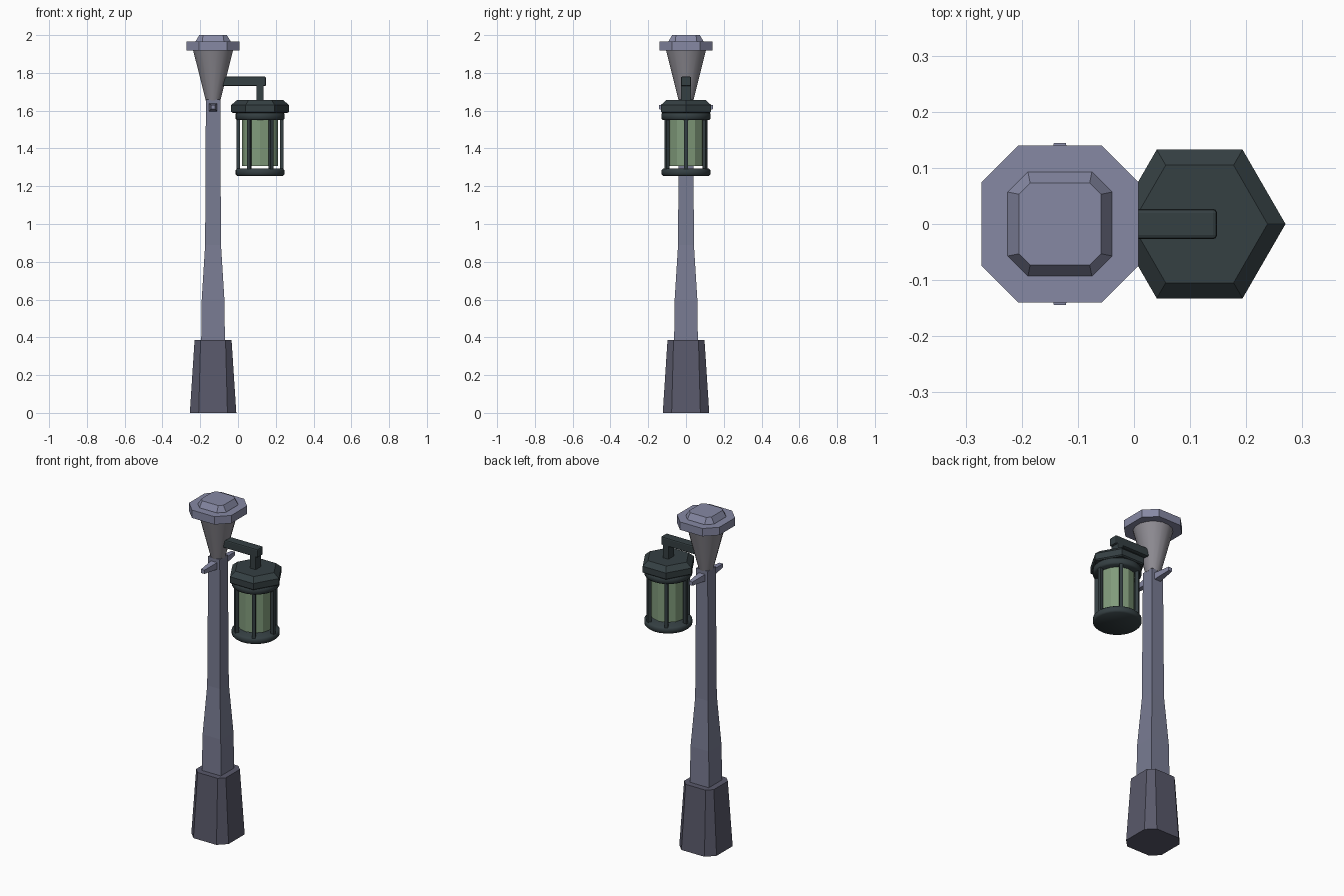
import bpy, bmesh, math
from mathutils import Matrix

if "Cube" in bpy.data.objects:
    bpy.data.objects.remove(bpy.data.objects["Cube"])

PX, LX = -0.132, 0.117   # post axis, lantern axis


def material(name, rgb):
    m = bpy.data.materials.new(name)
    m.diffuse_color = (*rgb, 1)
    m.use_nodes = True
    m.node_tree.nodes["Principled BSDF"].inputs["Base Color"].default_value = m.diffuse_color
    return m


BASE = material("base_slate", (0.10, 0.10, 0.145))
POST = material("post_slate", (0.19, 0.20, 0.29))
CAP = material("cap_slate", (0.24, 0.25, 0.37))
FLARE = material("flare_grey", (0.27, 0.26, 0.29))
IRON = material("dark_iron", (0.035, 0.05, 0.055))
GLASS = material("green_glass", (0.22, 0.33, 0.20))


def loft(name, rings, mat, smooth=False):
    """Skin a stack of equal-length point rings and close both ends."""
    bm = bmesh.new()
    vs = [[bm.verts.new(p) for p in r] for r in rings]
    n = len(vs[0])
    for a, b in zip(vs, vs[1:]):
        for i in range(n):
            j = (i + 1) % n
            bm.faces.new((a[i], a[j], b[j], b[i]))
    bm.faces.new(vs[0][::-1])
    bm.faces.new(vs[-1])
    bmesh.ops.recalc_face_normals(bm, faces=bm.faces)
    me = bpy.data.meshes.new(name)
    bm.to_mesh(me)
    bm.free()
    me.materials.append(mat)
    ob = bpy.data.objects.new(name, me)
    bpy.context.collection.objects.link(ob)
    if smooth:
        bpy.ops.object.select_all(action='DESELECT')
        ob.select_set(True)
        bpy.context.view_layer.objects.active = ob
        bpy.ops.object.shade_smooth_by_angle(angle=math.radians(50))
    return ob


def chamfered(h, f, z):
    """Chamfered square ring on the post: half size h, half flat f."""
    pts = [(f, -h), (h, -f), (h, f), (f, h), (-f, h), (-h, f), (-h, -f), (-f, -h)]
    return [(PX + x, y, z) for x, y in pts]


def ngon(cx, cy, r, z, n, turn=0.0):
    return [(cx + r * math.cos(turn + math.tau * i / n),
             cy + r * math.sin(turn + math.tau * i / n), z) for i in range(n)]


def square(h, z):
    return [(PX + x * h, y * h, z) for x, y in ((1, -1), (1, 1), (-1, 1), (-1, -1))]


def box(name, lo, hi, mat, bevel):
    corners = ((0, 0), (1, 0), (1, 1), (0, 1))
    ring = lambda z: [((lo[0], hi[0])[i], (lo[1], hi[1])[j], z) for i, j in corners]
    ob = loft(name, [ring(lo[2]), ring(hi[2])], mat)
    b = ob.modifiers.new("rounded_edges", 'BEVEL')
    b.width, b.segments = bevel, 2
    return ob


# Post: plinth, square shaft, flared head, octagonal cap and crown
loft("base", [chamfered(0.123, 0.076, 0), chamfered(0.098, 0.066, 0.385)], BASE)
loft("shaft", [square(0.063, 0.37), square(0.060, 0.60), square(0.042, 0.89),
               square(0.038, 1.66)], POST)
loft("flared_head", [ngon(PX, 0, r, z, 16, math.pi / 16)
                     for r, z in ((0.040, 1.655), (0.109, 1.925))], FLARE, True)
loft("cap_plate", [chamfered(0.140, 0.074, 1.918), chamfered(0.140, 0.074, 1.965)], CAP)
loft("cap_crown", [chamfered(0.093, 0.057, 1.96), chamfered(0.093, 0.057, 1.967),
                   chamfered(0.073, 0.053, 2.0)], CAP)

# Tapered pegs on front and back of the post
for side, label in ((-1, "front"), (1, "back")):
    rings = [[(PX + a * w, side * y, z + b * w)
              for a, b in ((-1, -1), (1, -1), (1, 1), (-1, 1))]
             for w, y, z in ((0.021, 0.03, 1.617), (0.011, 0.144, 1.619))]
    loft(label + "_peg", rings, CAP)

# Bracket arm and hanger
box("arm", (-0.085, -0.027, 1.73), (0.148, 0.027, 1.78), IRON, 0.007)
box("hanger", (0.097, -0.027, 1.645), (0.136, 0.027, 1.745), IRON, 0.004)

# Lantern roof
loft("lantern_roof", [ngon(LX, 0, r, z, 6) for r, z in
                      ((0.145, 1.588), (0.153, 1.594), (0.153, 1.63), (0.121, 1.657))], IRON)

# Upper and lower round rims
for label, z0, z1 in (("upper_rim", 1.55, 1.592), ("lower_rim", 1.255, 1.293)):
    loft(label, [ngon(LX, 0, r, z, 32) for r, z in
                 ((0.122, z0), (0.130, z0 + 0.008), (0.130, z1 - 0.008), (0.122, z1))],
         IRON, True)

# Faceted glass
loft("glass", [ngon(LX, 0, 0.095, 1.308, 12), ngon(LX, 0, 0.095, 1.555, 12)], GLASS)

# Six cage bars
for i in range(6):
    a = math.tau * i / 6
    x, y = LX + 0.115 * math.cos(a), 0.115 * math.sin(a)
    loft("cage_bar_%d" % (i + 1),
         [ngon(x, y, 0.0135, z, 4, a + math.pi / 4) for z in (1.285, 1.56)], IRON)
